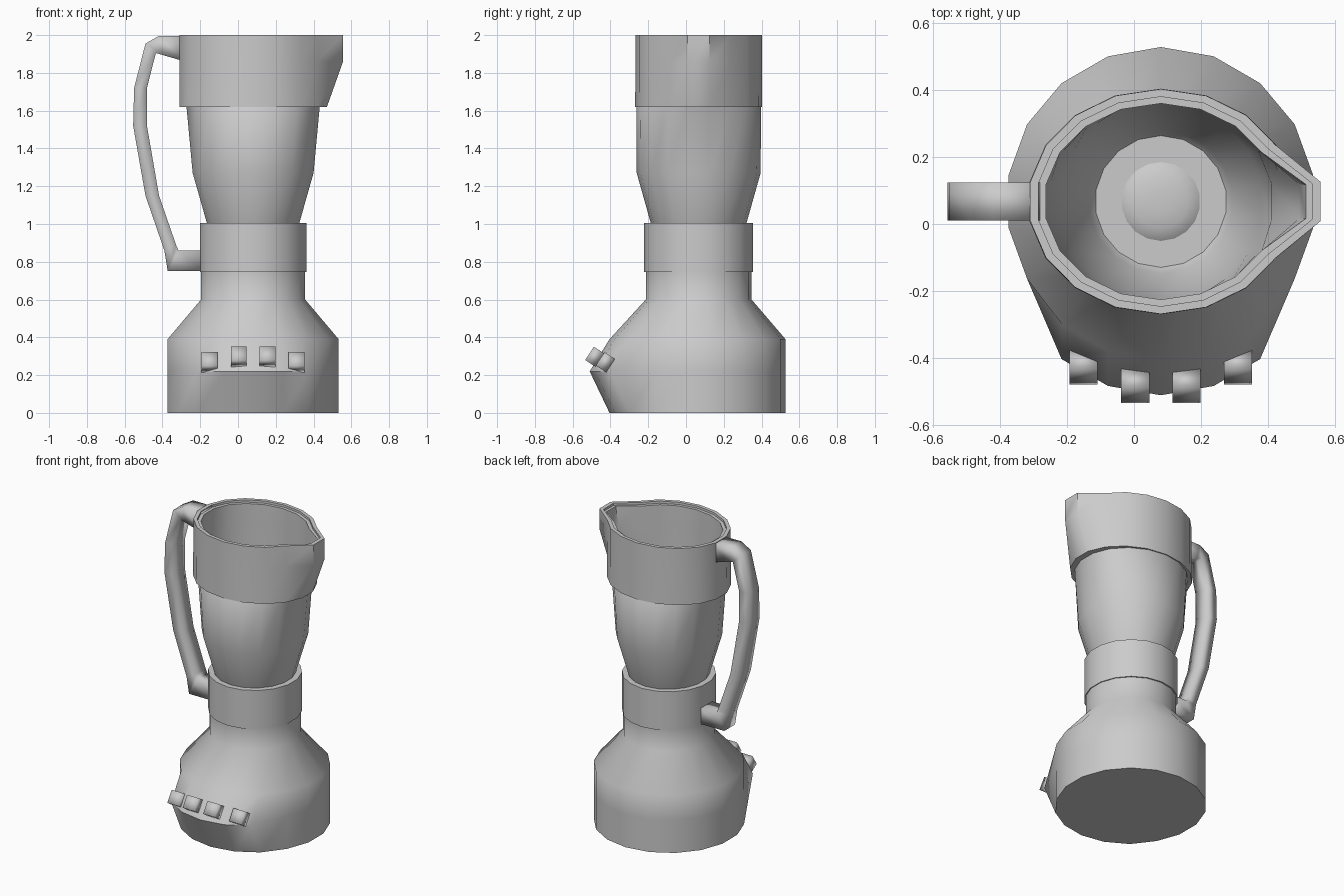
import bpy, bmesh, math

if "Cube" in bpy.data.objects:
    bpy.data.objects.remove(bpy.data.objects["Cube"])

CX, CY, N = 0.08, 0.067, 18


def finish(name, bm, angle=50):
    bmesh.ops.recalc_face_normals(bm, faces=bm.faces)
    me = bpy.data.meshes.new(name)
    bm.to_mesh(me)
    bm.free()
    ob = bpy.data.objects.new(name, me)
    bpy.context.collection.objects.link(ob)
    bpy.ops.object.select_all(action='DESELECT')
    bpy.context.view_layer.objects.active = ob
    ob.select_set(True)
    bpy.ops.object.shade_smooth_by_angle(angle=math.radians(angle))
    return ob


def loft(name, rings, cap_start=False, cap_end=False, angle=50):
    """rings: (z, rx, ry, spout push toward +x, front push toward -y)"""
    bm = bmesh.new()
    loops = []
    for r in rings:
        z, rx, ry, spout, front = (tuple(r) + (0, 0))[:5]
        loop = []
        for k in range(N):
            deg = 10 + 20 * k
            a = math.radians(deg)
            x, y = CX + rx * math.cos(a), CY + ry * math.sin(a)
            if k in (0, N - 1):
                x += spout
            if abs(deg - 270) <= 40:
                y -= front
            loop.append(bm.verts.new((x, y, z)))
        loops.append(loop)
    for a, b in zip(loops, loops[1:]):
        for i in range(N):
            j = (i + 1) % N
            bm.faces.new((a[i], a[j], b[j], b[i]))
    if cap_start:
        bm.faces.new(loops[0])
    if cap_end:
        bm.faces.new(loops[-1])
    return finish(name, bm, angle)


# motor base with the front control panel pushed out
loft("motor_base", [
    (0, .46, .46, 0, .012), (.22, .46, .46, 0, .117), (.39, .46, .46, 0, .012),
    (.60, .28, .28), (.75, .28, .28)], True, True)

# collar between base and jar
loft("collar", [(.745, .245, .245), (.745, .286, .289), (1.005, .286, .289),
                (1.005, .235, .235)], True)

# jar: outer wall, lip, inner wall, floor
S = .09
loft("jar", [
    (.97, .235, .24), (1.0, .247, .252), (1.27, .325, .328), (1.62, .358, .33),
    (1.64, .37, .31), (1.86, .37, .312, S - .005), (1.985, .37, .312, S - .005),
    (1.985, .347, .292, S), (1.86, .347, .292, S - .02), (1.62, .335, .30),
    (1.27, .30, .30), (1.0, .215, .215), (.96, .19, .19), (.93, .152, .152)],
    True, True)

# blade coupling dome on the jar floor
loft("coupling_dome", [(.93, .152, .152), (.965, .13, .13), (.985, .08, .08),
                       (.99, .03, .03)], False, True)

# rim band with spout
loft("rim_band", [
    (1.62, .35, .32), (1.62, .397, .336), (1.86, .395, .335, .087),
    (2.0, .395, .335, .087), (2.0, .37, .312, .085), (1.97, .37, .312, .085)])

# handle: outer and inner outline points (x, z)
outer = [(-.28, 1.995), (-.42, 1.995), (-.49, 1.955), (-.55, 1.72), (-.555, 1.52),
         (-.49, 1.15), (-.39, .86), (-.372, .75), (-.18, .75)]
inner = [(-.28, 1.86), (-.40, 1.895), (-.435, 1.905), (-.482, 1.72), (-.482, 1.52),
         (-.418, 1.15), (-.328, .89), (-.315, .86), (-.18, .86)]
bm = bmesh.new()
secs = []
for o, i in zip(outer, inner):
    secs.append([bm.verts.new((p[0], y, p[1]))
                 for p, y in ((o, .01), (o, .124), (i, .124), (i, .01))])
for a, b in zip(secs, secs[1:]):
    for k in range(4):
        j = (k + 1) % 4
        bm.faces.new((a[k], a[j], b[j], b[k]))
bm.faces.new(secs[0])
bm.faces.new(secs[-1])
finish("handle", bm, 100)

# four push buttons on the panel
for n, (dx, y, z) in enumerate([(-.23, -.427, .268), (-.076, -.483, .297),
                                (.076, -.483, .297), (.23, -.427, .268)]):
    bm = bmesh.new()
    bmesh.ops.create_cube(bm, size=1)
    ob = finish(f"button_{n + 1}", bm, 100)
    ob.scale = (.084, .066, .084)
    ob.rotation_euler = (math.radians(-33), 0, 0)
    ob.location = (CX + dx, y, z)
